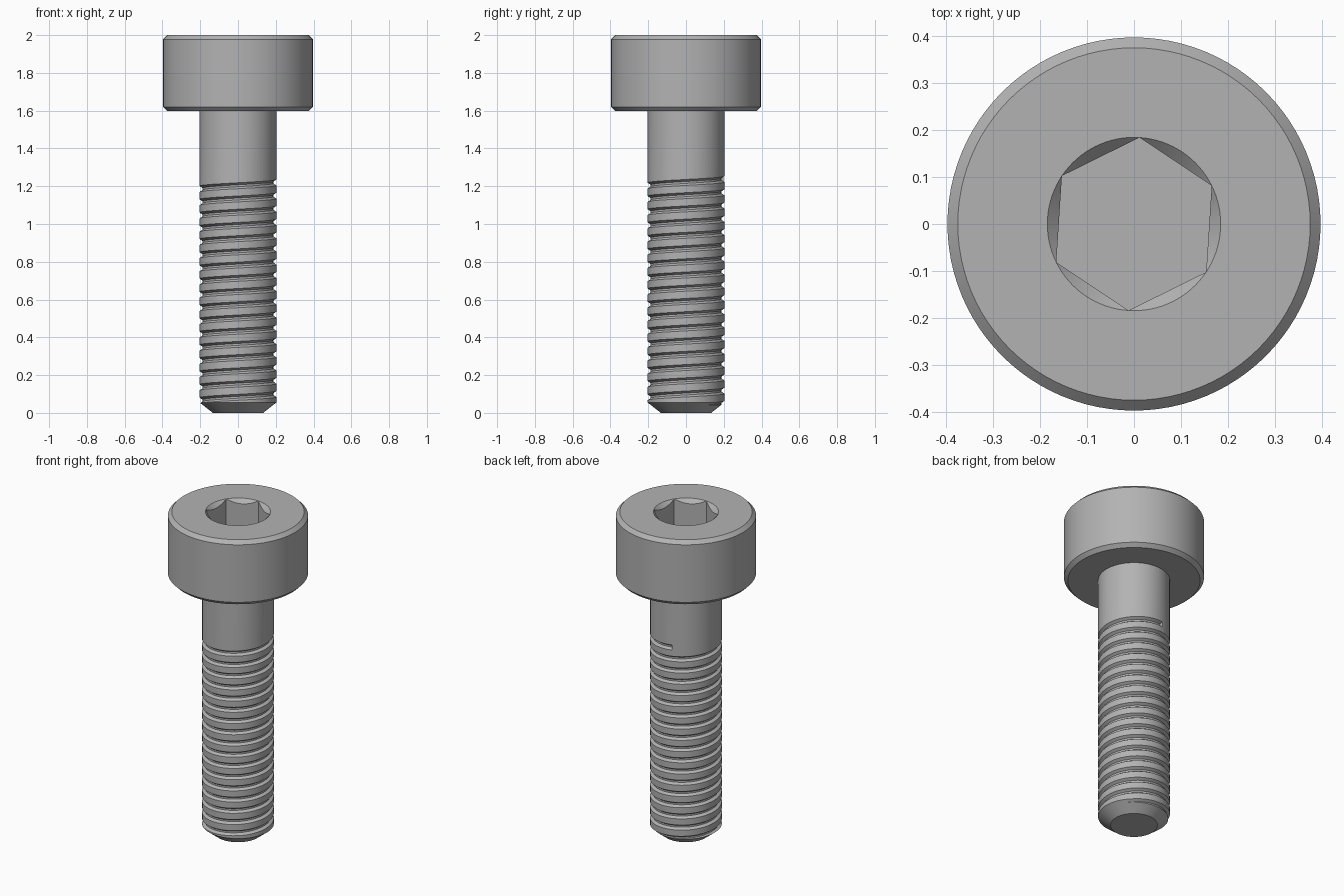
import bpy, bmesh
from math import sin, cos, pi, radians, tau

cube = bpy.data.objects.get("Cube")
if cube:
    bpy.data.objects.remove(cube)

STEEL = (0.45, 0.45, 0.45, 1)
steel = bpy.data.materials.new("grey steel")
steel.use_nodes = True
steel.diffuse_color = STEEL
steel.node_tree.nodes["Principled BSDF"].inputs["Base Color"].default_value = STEEL


def loft(name, rings):
    """Solid skinned through equal-length rings of points, with both ends capped."""
    bm = bmesh.new()
    loops = [[bm.verts.new(p) for p in ring] for ring in rings]
    for a, b in zip(loops, loops[1:]):
        for i in range(len(a)):
            j = (i + 1) % len(a)
            bm.faces.new((a[i], a[j], b[j], b[i]))
    bm.faces.new(loops[0][::-1])
    bm.faces.new(loops[-1])
    bmesh.ops.recalc_face_normals(bm, faces=bm.faces)
    mesh = bpy.data.meshes.new(name)
    bm.to_mesh(mesh)
    bm.free()
    mesh.materials.append(steel)
    obj = bpy.data.objects.new(name, mesh)
    bpy.context.collection.objects.link(obj)
    return obj


def turned(name, profile, sides, start=0.0):
    """Round or prismatic solid from a (radius, height) profile."""
    angles = [start + tau * i / sides for i in range(sides)]
    return loft(name, [[(r * cos(a), r * sin(a), z) for a in angles] for r, z in profile])


def cut(target, cutter):
    """Subtract the cutter from the target and discard it."""
    mod = target.modifiers.new("cut", 'BOOLEAN')
    mod.operation = 'DIFFERENCE'
    mod.solver = 'EXACT'
    mod.object = cutter
    bpy.context.view_layer.objects.active = target
    bpy.ops.object.modifier_apply(modifier=mod.name)
    bpy.data.objects.remove(cutter)


def smooth(obj):
    bpy.ops.object.select_all(action='DESELECT')
    obj.select_set(True)
    bpy.context.view_layer.objects.active = obj
    bpy.ops.object.shade_smooth_by_angle(angle=radians(25))


# Chamfered cylindrical head
R, BASE, BEVEL = 0.396, 1.597, 0.022
head = turned("head", [(R - BEVEL, BASE), (R, BASE + BEVEL),
                       (R, 2 - BEVEL), (R - BEVEL, 2)], 96)

# Hexagonal socket with a countersunk rim
SOCKET = 0.184
cut(head, turned("socket_cutter", [(SOCKET, 1.8), (SOCKET, 2.1)], 6, radians(26.3)))
cut(head, turned("rim_cutter", [(SOCKET - 0.04, 1.96), (SOCKET + 0.05, 2.05)], 96))
smooth(head)

# Shank with a tapered tip
r, SIDES = 0.203, 64
shank = turned("threaded_shank", [(0.133, 0), (r, 0.055), (r, BASE + 0.02)], SIDES)

# Right-handed helical thread groove, running out through the tip
PITCH, TOP = 0.07, 1.24
groove = [(r + 0.015, 0.026), (r - 0.016, 0.005), (r - 0.016, -0.005), (r + 0.015, -0.026)]
rings = []
for i in range(int(SIDES * 17.2)):
    a = radians(105) - tau * (i + 0.5) / SIDES
    z = TOP - PITCH * i / SIDES
    rings.append([(q * cos(a), q * sin(a), z + h) for q, h in groove])
cut(shank, loft("groove_cutter", rings))
smooth(shank)
